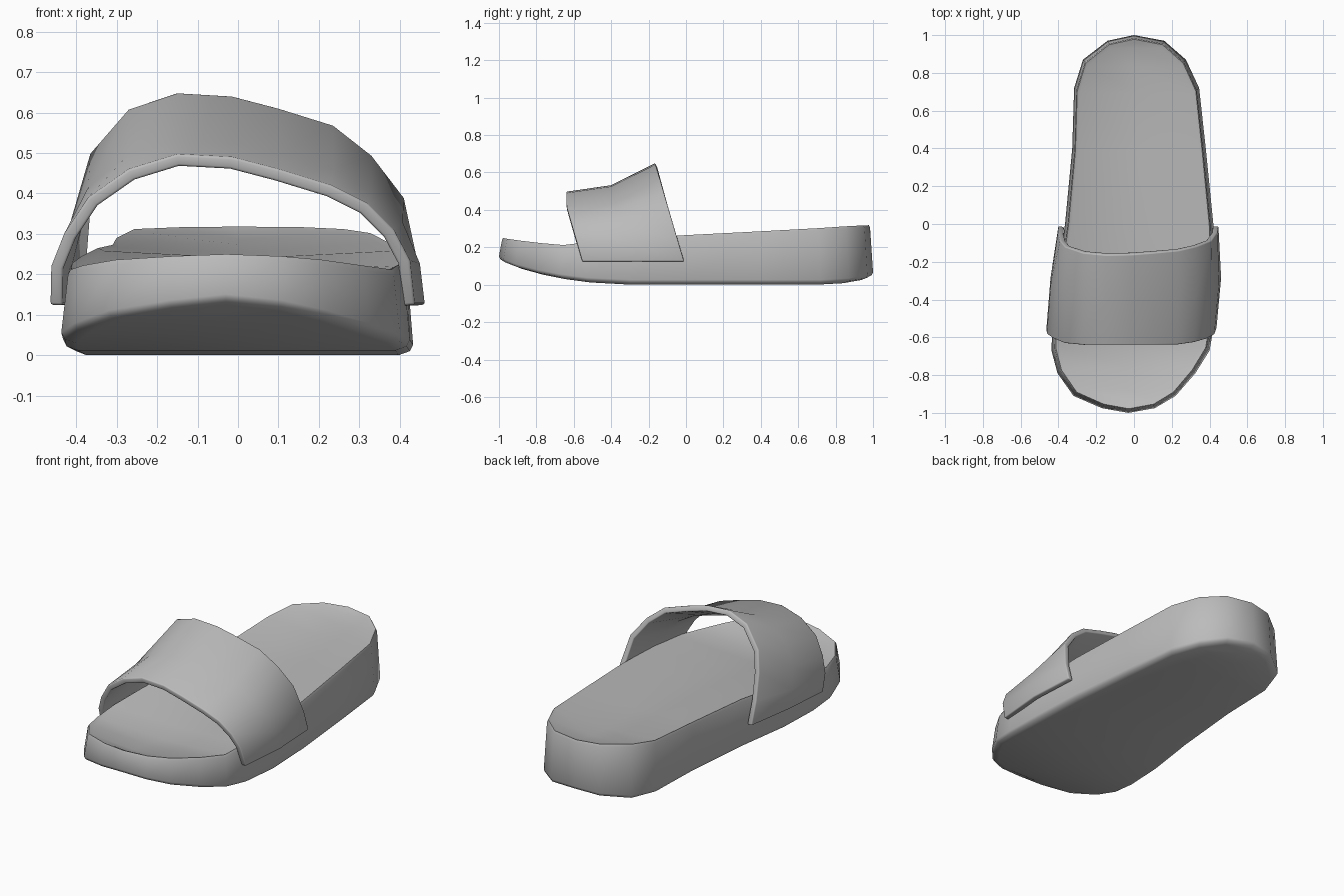
import bpy
import bmesh
from math import radians

cube = bpy.data.objects.get("Cube")
if cube:
    bpy.data.objects.remove(cube, do_unlink=True)

grey = bpy.data.materials.new("plain grey")
grey.use_nodes = True
grey.diffuse_color = (0.5, 0.5, 0.5, 1)
grey.node_tree.nodes["Principled BSDF"].inputs["Base Color"].default_value = (0.5, 0.5, 0.5, 1)


def make_object(name, bm):
    """Turn a bmesh into a linked grey object and make it active."""
    bmesh.ops.recalc_face_normals(bm, faces=bm.faces)
    mesh = bpy.data.meshes.new(name)
    bm.to_mesh(mesh)
    bm.free()
    mesh.materials.append(grey)
    obj = bpy.data.objects.new(name, mesh)
    bpy.context.collection.objects.link(obj)
    bpy.ops.object.select_all(action='DESELECT')
    obj.select_set(True)
    bpy.context.view_layer.objects.active = obj
    return obj


def bridge(bm, a, b, closed=False):
    """Join two equally long rows of vertices with quads."""
    for i in range(len(a) if closed else len(a) - 1):
        j = (i + 1) % len(a)
        bm.faces.new((a[i], a[j], b[j], b[i]))


# Sole stations from toe to heel: y, right x, left x, underside z, top z
stations = [
    (-.975, -.17, .11, .11, .245),
    (-.91, -.32, .22, .085, .236),
    (-.79, -.405, .325, .053, .222),
    (-.67, -.437, .40, .03, .212),
    (-.53, -.432, .425, .012, .228),
    (-.30, -.408, .433, 0, .245),
    (0, -.365, .42, 0, .265),
    (.40, -.327, .38, 0, .285),
    (.72, -.317, .345, 0, .302),
    (.87, -.27, .275, .008, .312),
    (.97, -.14, .16, .025, .317),
]
toe = (-.03, -1, .125, .25)
heel = (0, 1, .04, .318)
# The rim sits a little lower along the right side of the arch
right_side = [(r, y, low, top - (.012 if 0 < y < .8 else 0))
              for y, r, l, low, top in stations]
left_side = [(l, y, low, top) for y, r, l, low, top in stations]
outline = [toe] + left_side + [heel] + right_side[::-1]
count = len(stations)


def sole_ring(bm, inset, lift, on_top):
    """One loop round the sole, drawn in by inset and raised by lift."""
    return [bm.verts.new((x * (1 - inset / .42), y * (1 - inset),
                          (top if on_top else low) + lift))
            for x, y, low, top in outline]


def cap(bm, ring, dish):
    """Close a sole loop with strips that meet on a sunken centre line."""
    left = ring[1:count + 1]
    right = ring[:count + 1:-1]
    middle = []
    for a, b in zip(left, right):
        point = (a.co + b.co) / 2
        point.z -= dish * min(1, abs(a.co.x - b.co.x) / .5)
        middle.append(bm.verts.new(point))
    bridge(bm, left, middle)
    bridge(bm, middle, right)
    for tip, k in ((ring[0], 0), (ring[count + 1], -1)):
        bm.faces.new((tip, left[k], middle[k]))
        bm.faces.new((tip, middle[k], right[k]))


# Sole: underside, rounded lower edge, wall, rim and dished footbed
bm = bmesh.new()
rings = [sole_ring(bm, *spec) for spec in (
    (.035, 0, False), (.008, .01, False), (0, .026, False),
    (.016, -.012, True), (.022, 0, True), (.04, -.007, True))]
for lower, upper in zip(rings, rings[1:]):
    bridge(bm, lower, upper, closed=True)
cap(bm, rings[0], 0)
cap(bm, rings[-1], .018)
make_object("sole", bm)
bpy.ops.object.shade_smooth_by_angle(angle=radians(65))

# Strap: outer arches (x, z) at the toe edge and the instep edge
front_arch = [(-.464, .125), (-.462, .22), (-.43, .30), (-.37, .39), (-.27, .46),
              (-.15, .497), (-.015, .49), (.10, .46), (.23, .42), (.32, .375),
              (.385, .31), (.425, .235), (.437, .125)]
back_arch = [(-.40, .125), (-.403, .25), (-.392, .39), (-.365, .50), (-.27, .61),
             (-.15, .65), (-.015, .642), (.10, .612), (.235, .57), (.33, .495),
             (.41, .39), (.443, .235), (.447, .125)]
base = .125
front_row, middle_row, back_row = [], [], []
bm = bmesh.new()
for (fx, fz), (bx, bz) in zip(front_arch, back_arch):
    fy = -.555 - .085 * min(1, (fz - base) / .3)
    by = -.01 - .155 * (bz - base) / .525
    rise = (bz - base) / .525
    # The strap bulges at the sides and sags a little along the top
    bulge = .02 * (1 - rise) * (1 if fx > 0 else -.5)
    front_row.append(bm.verts.new((fx, fy, fz)))
    middle_row.append(bm.verts.new(((fx + bx) / 2 + bulge, (fy + by) / 2,
                                    (fz + bz) / 2 - .042 * rise)))
    back_row.append(bm.verts.new((bx, by, bz)))
bridge(bm, front_row, middle_row)
bridge(bm, middle_row, back_row)
strap = make_object("strap", bm)
if sum(p.normal.z for p in strap.data.polygons) < 0:
    strap.data.flip_normals()
thickness = strap.modifiers.new("thickness", 'SOLIDIFY')
thickness.thickness = .03
thickness.offset = -1
edge = strap.modifiers.new("soft edge", 'BEVEL')
edge.width = .006
edge.segments = 2
edge.limit_method = 'ANGLE'
edge.angle_limit = radians(50)
bpy.ops.object.shade_smooth_by_angle(angle=radians(65))
